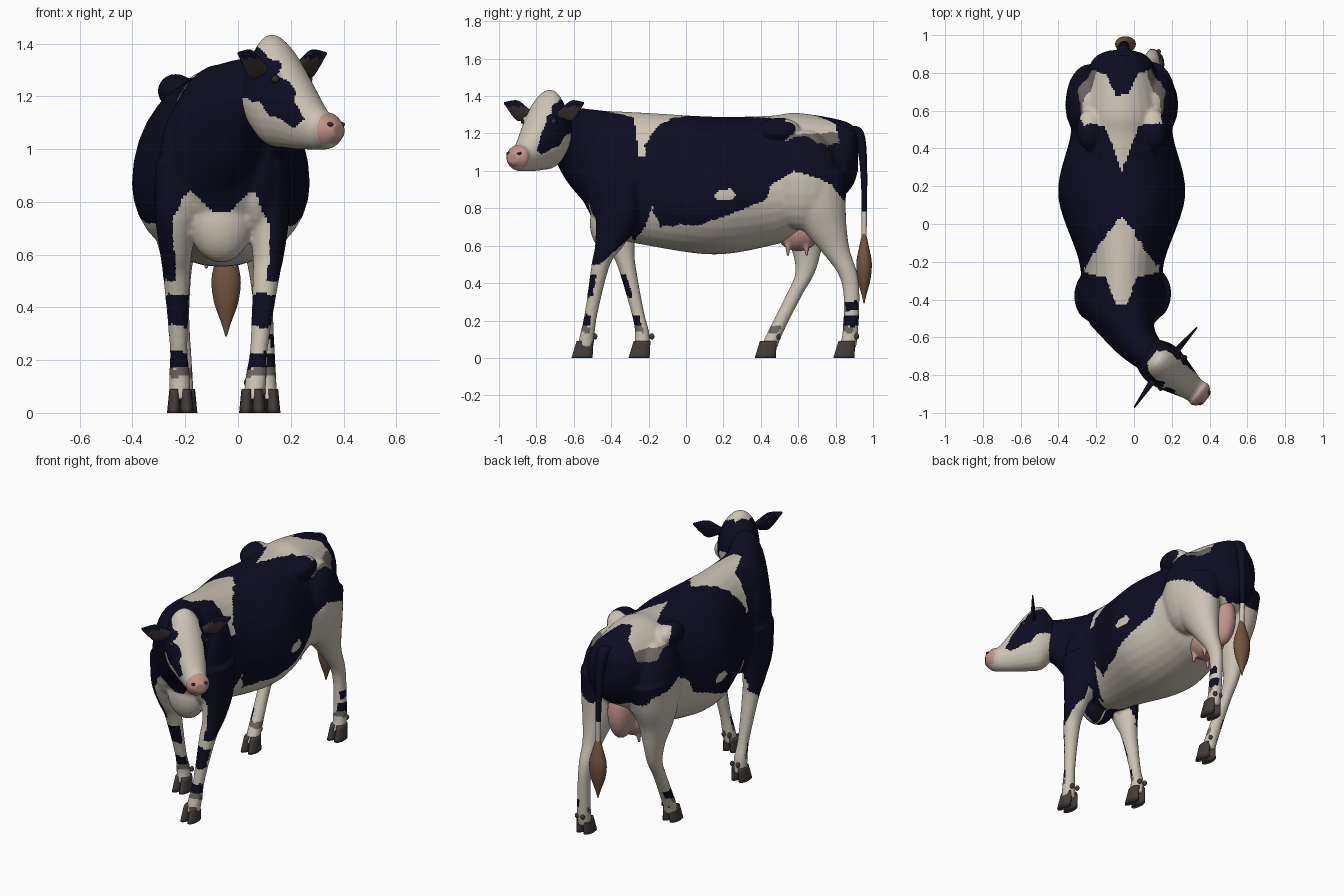
import bpy, bmesh, math
from mathutils import Vector, Matrix, noise

if "Cube" in bpy.data.objects:
    bpy.data.objects.remove(bpy.data.objects["Cube"])

CX = -0.065                                   # body centre line
X, Y, Z = Vector((1, 0, 0)), Vector((0, 1, 0)), Vector((0, 0, 1))
F, L = Vector((.79, -.62, 0)), Vector((.62, .79, 0))   # head forward and sideways
POLL = Vector((.13, -.73, 0))

COLOURS = {"navy_black": (.004, .004, .016), "cream_white": (.60, .55, .46), "pink_skin": (.52, .29, .25),
           "tail_brown": (.17, .09, .05), "hoof_grey": (.055, .046, .043), "worn_grey": (.15, .135, .12),
           "ear_brown": (.035, .025, .022)}
NAVY, WHITE, PINK, BROWN, HOOF, GREY, EAR = range(7)
MATS = []
for name, c in COLOURS.items():
    m = bpy.data.materials.new(name)
    m.diffuse_color = (*c, 1)
    m.use_nodes = True
    m.node_tree.nodes["Principled BSDF"].inputs["Base Color"].default_value = m.diffuse_color
    MATS.append(m)


def spline(rows, steps):
    """Catmull-Rom through rows of numbers."""
    out = []
    for i in range(len(rows) - 1):
        a, b, c, d = rows[max(i - 1, 0)], rows[i], rows[i + 1], rows[min(i + 2, len(rows) - 1)]
        for s in range(steps):
            t = s / steps
            out.append([.5 * (2 * q + (r - p) * t + (2 * p - 5 * q + 4 * r - w) * t * t
                              + (3 * q - p - 3 * r + w) * t ** 3) for p, q, r, w in zip(a, b, c, d)])
    return out + [list(rows[-1])]


def loft(bm, rows, side, up, steps=4, n=24):
    """Rows are x, y, z, side half, up half, down half (down optional)."""
    rings = []
    for x, y, z, w, h, *k in spline(rows, steps):
        ring = []
        for i in range(n):
            t = math.tau * i / n
            s = math.sin(t)
            ring.append(bm.verts.new(Vector((x, y, z)) + side * w * math.cos(t)
                                     + up * s * (h if s > 0 or not k else k[0])))
        rings.append(ring)
    for a, b in zip(rings, rings[1:]):
        for i in range(n):
            bm.faces.new((a[i], a[(i + 1) % n], b[(i + 1) % n], b[i]))
    bm.faces.new(rings[0])
    bm.faces.new(rings[-1])


def ball(bm, centre, radii):
    bmesh.ops.create_uvsphere(bm, u_segments=20, v_segments=12, radius=1,
                              matrix=Matrix.Translation(centre) @ Matrix.Diagonal((*radii, 1)))


def finish(name, bm, colour, voxel=0, smooth=4):
    """Turn bmesh into an object; optionally fuse, then colour by number or rule."""
    bmesh.ops.recalc_face_normals(bm, faces=bm.faces)
    me = bpy.data.meshes.new(name)
    bm.to_mesh(me)
    bm.free()
    ob = bpy.data.objects.new(name, me)
    bpy.context.collection.objects.link(ob)
    if voxel:
        r = ob.modifiers.new("fuse", 'REMESH')
        r.mode, r.voxel_size = 'VOXEL', voxel
        s = ob.modifiers.new("soften", 'SMOOTH')
        s.factor, s.iterations = .5, smooth
        dg = bpy.context.evaluated_depsgraph_get()
        me = bpy.data.meshes.new_from_object(ob.evaluated_get(dg))
        ob.modifiers.clear()
        ob.data = me
    me.materials.clear()
    for m in MATS:
        me.materials.append(m)
    for p in me.polygons:
        p.use_smooth = True
        p.material_index = colour(p.center, p.normal) if callable(colour) else colour


def inside(poly, a, b):
    hit = False
    for (x1, y1), (x2, y2) in zip(poly, poly[1:] + poly[:1]):
        if (y1 > b) != (y2 > b) and a < (x2 - x1) * (b - y1) / (y2 - y1) + x1:
            hit = not hit
    return hit


def spot(a, b, ra, rb):
    return (a / ra) ** 2 + (b / rb) ** 2 < 1


# ---- body: torso, neck, muscles and legs fused together
bm = bmesh.new()
torso = [(-.58, 1.05, .10, 1.30, .90), (-.5, 1.0, .18, 1.32, .75), (-.4, .94, .215, 1.32, .65),
         (-.2, .9, .225, 1.31, .60), (.15, .87, .337, 1.29, .553), (.45, .88, .275, 1.295, .60),
         (.6, .95, .255, 1.31, .66), (.86, 1.06, .16, 1.262, .88), (.92, 1.1, .06, 1.19, 1.0)]
loft(bm, [(CX, y, z, w, t - z, z - b) for y, z, w, t, b in torso], X, Z, 6, 32)
loft(bm, [(-.07, -.42, 1.0, .20, .32, .28), (0, -.6, 1.13, .125, .21, .22),
          (.06, -.68, 1.18, .10, .165, .13), (.12, -.74, 1.2, .08, .14, .10)], Vector((.84, .54, 0)), Z, 6)
ball(bm, (CX, -.42, .72), (.12, .095, .15))                       # brisket
for s in (-1, 1):
    ball(bm, (CX + s * .135, -.38, .92), (.10, .15, .26))         # shoulder
    ball(bm, (CX + s * .17, .50, 1.22), (.07, .11, .065))         # hip bone
    ball(bm, (CX + s * .15, .63, .95), (.15, .20, .27))           # thigh

# leg shapes: height, half width, half depth; each leg adds its own stride
FORE = [(.95, .08, .13), (.75, .08, .112), (.6, .06, .077), (.5, .05, .05), (.25, .034, .035),
        (.14, .04, .038), (.05, .04, .045)]
HIND = [(1, .13, .19), (.82, .12, .165), (.69, .09, .12), (.57, .058, .078), (.45, .042, .052),
        (.33, .036, .043), (.13, .04, .042), (.05, .04, .048)]
LEGS = {"front_left": (FORE, .115, .055, (-.37, -.37, -.41, -.455, -.505, -.525, -.54)),
        "front_right": (FORE, -.235, -.218, (-.38, -.38, -.35, -.32, -.26, -.235, -.235)),
        "hind_left": (HIND, .09, .11, (.67, .69, .74, .80, .865, .885, .878, .86)),
        "hind_right": (HIND, -.23, -.205, (.66, .64, .63, .645, .635, .575, .475, .44))}
for shape, top, foot, stride in LEGS.values():
    loft(bm, [(foot + (top - foot) * min(1, z / .6), y, z, w, d) for (z, w, d), y in zip(shape, stride)], X, Y, 5)

# coat markings as half outlines, mirrored about the centre line
SADDLE = [(-.1, .04), (0, .04), (.13, -.13), (.21, -.25), (.08, -.28), (.035, -.42), (-.1, -.42)]
RUMP = [(-.1, .28), (0, .28), (.09, .52), (.21, .53), (.23, .7), (.2, .82), (.09, .8), (.03, .68), (-.1, .68)]
BIB = [(-.1, .76), (.03, .76), (.12, .85), (.185, .72), (.17, .5), (-.1, .5)]
FLANK = [(-.28, .62), (-.22, .70), (-.18, .81), (-.14, .70), (.1, .72), (.42, .84), (.46, .93), (.58, 1.0),
         (.78, .93), (.85, .83), (1, .82), (1, 0), (-.28, 0)]


def coat(c, n):
    j = noise.noise(c * 18) * .014
    d, y, z = abs(c.x - CX) + j, c.y + j, c.z + j
    out = n.x * (1 if c.x > CX else -1)
    if z < .5:                                                    # lower legs
        front = y < 0
        if front and abs(z - .39) < .06 and n.y < -.25:
            return NAVY
        if abs(z - .2) < .03 and (n.y < .1 if front else out > .2):
            return NAVY
        if abs(z - .152) < .016 and n.y < .3:
            return GREY
        return NAVY if y > .8 and abs(z - .28) < .025 and out > .6 else WHITE
    if z > 1.07 and inside(SADDLE, d, y):
        return WHITE
    if z > 1.14 and inside(RUMP, d, y):
        return GREY if z < 1.2 else WHITE
    if spot(y - .21, z - .87, .055, .03):
        return WHITE
    if y < -.28:                                                  # chest and upper front legs
        if y < -.38 and n.y < -.15 and inside(BIB, d, z):
            return WHITE
        knee = -.46 if c.x > CX else -.34
        return WHITE if z < .72 and (out < .05 or z < .5 + .9 * (y - knee)) else NAVY
    return WHITE if inside(FLANK, y, z) else NAVY


finish("body", bm, coat, .0105)

# ---- head
bm = bmesh.new()
skull = [(-.09, 1.2, .085, 1.33, 1.10), (-.03, 1.2, .11, 1.42, 1.03), (.01, 1.2, .118, 1.432, 1.01),
         (.06, 1.2, .115, 1.395, 1.005), (.12, 1.17, .10, 1.32, 1.0), (.235, 1.08, .066, 1.16, .998),
         (.28, 1.075, .07, 1.135, 1.005), (.322, 1.07, .035, 1.095, 1.04)]
loft(bm, [(*(POLL + F * u)[:2], z, w, t - z, z - b) for u, z, w, t, b in skull], L, Z, 5, 28)
for s in (-1, 1):
    ball(bm, POLL + F * .085 + L * s * .088 + Z * 1.27, (.024, .024, .024))     # brow
MASK = [(-.2, 1.5), (-.2, 1.2), (0, 1.19), (.08, 1.13), (.17, 1.085), (.21, 1.11), (.14, 1.25),
        (.08, 1.33), (0, 1.38), (-.06, 1.42)]


def face(c, n):
    u, v = (c - POLL).dot(F), abs((c - POLL).dot(L))
    j = noise.noise(c * 20) * .012
    if u > .272 and c.z > 1.02:
        return PINK
    return NAVY if inside(MASK, u + j, c.z + j) and (v + j > .045 or u < -.045) else WHITE


finish("head", bm, face, .007, 3)

# ---- eyes, nostrils, ears
eyes, nose = bmesh.new(), bmesh.new()
for s in (-1, 1):
    ball(eyes, POLL + F * .095 + L * s * .102 + Z * 1.265, (.014, .014, .014))
    ball(nose, POLL + F * .306 + L * s * .036 + Z * 1.093, (.012, .012, .009))
    bm = bmesh.new()
    rows = []
    for reach, z, h in ((.06, 1.29, .02), (.11, 1.305, .026), (.16, 1.317, .05), (.2, 1.328, .05),
                        (.268, 1.362, .006)):
        x, y, _ = POLL + F * (.035 + .06 * (reach - .06)) + L * s * reach
        rows.append((x, y, z, .004 + .08 * (.268 - reach), h))
    loft(bm, rows, F, Z, 4, 16)
    finish("ear_" + ("left" if s > 0 else "right"), bm,
           lambda c, n: EAR if n.dot(F) > .45 and c.z < 1.345 else NAVY)
finish("eyes", eyes, EAR)
finish("nostrils", nose, EAR)

# ---- cloven hooves with dewclaws
for name, (shape, top, x, stride) in LEGS.items():
    y = stride[-1]
    bm = bmesh.new()
    for s in (-1, 1):
        loft(bm, [(x + s * .021, y, .09, .021, .046), (x + s * .025, y - .016, 0, .026, .058)], X, Y, 4, 14)
        ball(bm, (x + s * .02, y + .052, .115), (.012, .014, .017))
    finish("hoof_" + name, bm, HOOF)

# ---- udder with teats
bm = bmesh.new()
ball(bm, (CX, .60, .68), (.10, .12, .11))
ball(bm, (CX, .74, .77), (.075, .10, .17))
for s in (-1, 1):
    for y in (.545, .645):
        loft(bm, [(CX + s * .05, y, .64, .022, .022), (CX + s * .055, y, .545, .008, .008)], X, Y, 4, 12)
finish("udder", bm, PINK, .009, 3)

# ---- tail and tuft
bm = bmesh.new()
loft(bm, [(-.06, .84, 1.24, .035, .03), (-.06, .89, 1.235, .035, .035), (-.057, .925, 1.19, .034, .03),
          (-.053, .945, 1.08, .027, .022), (-.05, .953, .9, .019, .016), (-.045, .952, .62, .014, .013)],
     X, Y, 5, 16)
finish("tail", bm, lambda c, n: NAVY if c.z > .8 else WHITE)
bm = bmesh.new()
tuft = ((.67, .012), (.6, .033), (.51, .055), (.42, .046), (.34, .018), (.29, .003))
loft(bm, [(-.045, .952, z, r, r * .76) for z, r in tuft], X, Y, 5, 18)
finish("tail_tuft", bm, BROWN)
